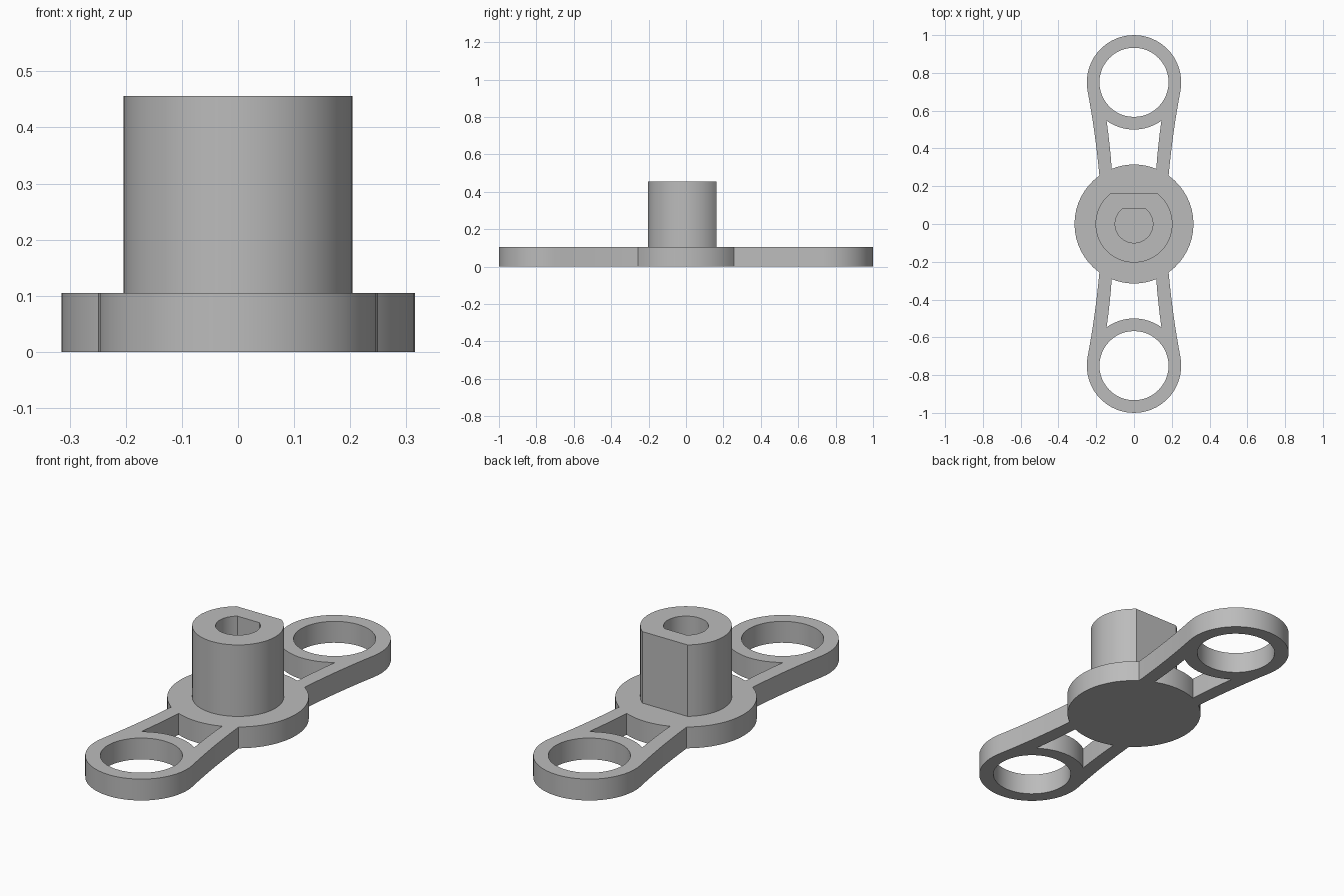
import bpy, bmesh
from math import sin, cos, asin, atan2, radians, pi
from mathutils import Vector

cube = bpy.data.objects.get("Cube")
if cube:
    bpy.data.objects.remove(cube, do_unlink=True)

HUB_R, RING_R, HOLE_R, RING_Y = 0.315, 0.25, 0.183, 0.75
PLATE_H, POST_TOP = 0.105, 0.456

grey = bpy.data.materials.new("plain grey")
grey.use_nodes = True
grey.diffuse_color = (0.5, 0.5, 0.5, 1)
grey.node_tree.nodes["Principled BSDF"].inputs["Base Color"].default_value = (0.5, 0.5, 0.5, 1)


def arc(cy, r, a0, a1, n):
    """Points on an arc centred at (0, cy)."""
    return [Vector((r * cos(a0 + (a1 - a0) * i / n), cy + r * sin(a0 + (a1 - a0) * i / n)))
            for i in range(n + 1)]


def bend(a, c, b, n=8):
    """Quadratic curve from a to b pulled towards c."""
    a, b, c = Vector(a), Vector(b), Vector(c)
    return [a * (1 - t) ** 2 + c * 2 * t * (1 - t) + b * t * t for t in (i / n for i in range(n + 1))]


def mirror(points, axis):
    """Close a half outline by adding its reflection in reverse order."""
    flipped = [Vector((-p.x, p.y)) if axis == "x" else Vector((p.x, -p.y)) for p in points]
    return points + flipped[::-1]


def prism(name, loops, z0, z1):
    """Extrude outlines; inner loops become holes."""
    bm = bmesh.new()
    for loop in loops:
        verts = [bm.verts.new((p.x, p.y, z0)) for p in loop
                 ]
        for a, b in zip(verts, verts[1:] + verts[:1]):
            if (a.co - b.co).length > 1e-5:
                bm.edges.new((a, b))
    bmesh.ops.remove_doubles(bm, verts=bm.verts[:], dist=1e-4)
    bmesh.ops.triangle_fill(bm, edges=bm.edges[:], use_beauty=True, normal=(0, 0, 1))
    top = bmesh.ops.extrude_face_region(bm, geom=bm.faces[:], use_keep_orig=True)["geom"]
    bmesh.ops.translate(bm, verts=[v for v in top if isinstance(v, bmesh.types.BMVert)],
                        vec=(0, 0, z1 - z0))
    bmesh.ops.recalc_face_normals(bm, faces=bm.faces[:])
    mesh = bpy.data.meshes.new(name)
    bm.to_mesh(mesh)
    bm.free()
    mesh.materials.append(grey)
    obj = bpy.data.objects.new(name, mesh)
    bpy.context.collection.objects.link(obj)
    bpy.ops.object.select_all(action="DESELECT")
    obj.select_set(True)
    bpy.context.view_layer.objects.active = obj
    bpy.ops.object.shade_smooth_by_angle(angle=radians(30))
    return obj


def d_shape(r, flat):
    """Circle cut off by a straight edge at y = flat."""
    a = asin(flat / r)
    return arc(0, r, pi - a, 2 * pi + a, 40)


# Plate: hub disc, curved arms and end rings in one outline
joint = atan2(0.256, 0.183)
ring_start = radians(-11)
foot = arc(0, HUB_R, joint, joint, 1)[0]
shoulder = arc(RING_Y, RING_R, ring_start, ring_start, 1)[0]
quarter = (arc(0, HUB_R, 0, joint, 8)
           + bend(foot, (0.205, 0.49), shoulder)[1:]
           + arc(RING_Y, RING_R, ring_start, pi / 2, 14)[1:])
outline = mirror(mirror(quarter, "x"), "y")

# Window between the arms, bounded by the hub and ring curves
low = atan2(0.292, 0.118)
high = asin(0.145 / RING_R)
window = mirror(arc(0, HUB_R, pi / 2, low, 4)
                + bend((0.118, 0.292), (0.127, 0.42), (0.145, 0.546), 4)[1:-1]
                + arc(RING_Y, RING_R, -pi / 2 + high, -pi / 2, 6), "x")
hole = arc(RING_Y, HOLE_R, 0, 2 * pi, 48)
holes = [window, hole] + [[Vector((p.x, -p.y)) for p in h] for h in (window, hole)]
prism("arm_plate", [outline] + holes, 0, PLATE_H)

# Post with a flat on the back and a matching keyed socket
prism("keyed_post", [d_shape(0.204, 0.163), d_shape(0.1, 0.08)], PLATE_H, POST_TOP)
